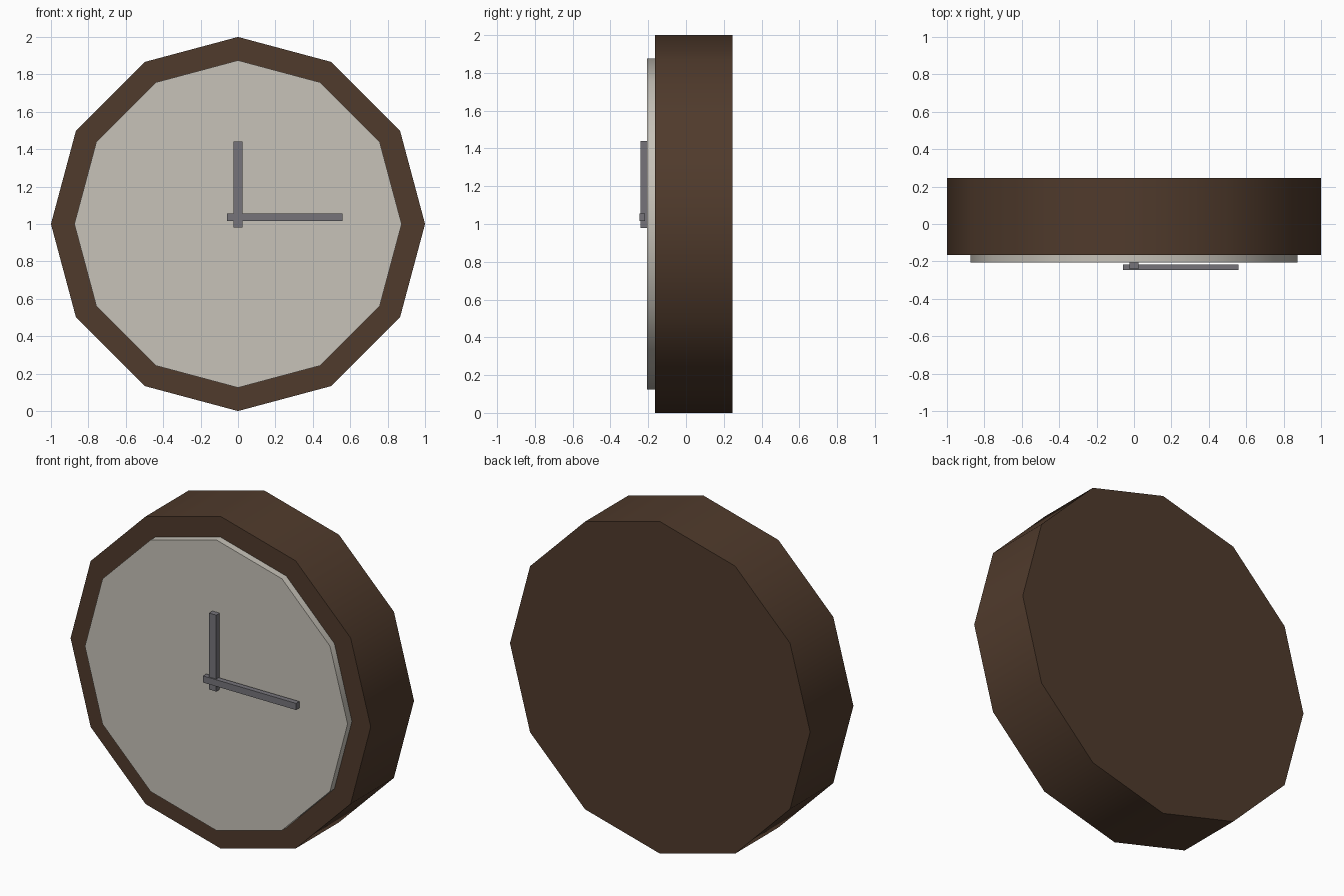
import bpy, bmesh
from math import radians
from mathutils import Matrix

if "Cube" in bpy.data.objects:
    bpy.data.objects.remove(bpy.data.objects["Cube"])


def material(name, rgb):
    m = bpy.data.materials.new(name)
    m.diffuse_color = (*rgb, 1)
    m.use_nodes = True
    m.node_tree.nodes["Principled BSDF"].inputs["Base Color"].default_value = m.diffuse_color
    return m


def finish(bm, name, mat):
    bmesh.ops.recalc_face_normals(bm, faces=bm.faces)
    me = bpy.data.meshes.new(name)
    bm.to_mesh(me)
    bm.free()
    me.materials.append(mat)
    ob = bpy.data.objects.new(name, me)
    bpy.context.collection.objects.link(ob)
    return ob


def disc(name, radius, y0, y1, mat):
    """Twelve-sided drum along y with a corner at the top."""
    bm = bmesh.new()
    place = Matrix.Translation((0, (y0 + y1) / 2, 1)) @ Matrix.Rotation(radians(90), 4, 'X')
    bmesh.ops.create_cone(bm, cap_ends=True, segments=12, radius1=radius,
                          radius2=radius, depth=y1 - y0, matrix=place)
    ob = finish(bm, name, mat)
    # smooth rim, sharp edges around the flat caps
    bpy.ops.object.select_all(action='DESELECT')
    ob.select_set(True)
    bpy.context.view_layer.objects.active = ob
    bpy.ops.object.shade_smooth_by_angle(angle=radians(40))


def box(name, lo, hi, mat):
    bm = bmesh.new()
    mid = [(a + b) / 2 for a, b in zip(lo, hi)]
    size = [b - a for a, b in zip(lo, hi)]
    bmesh.ops.create_cube(bm, size=1, matrix=Matrix.Translation(mid) @ Matrix.Diagonal((*size, 1)))
    finish(bm, name, mat)


wood = material("dark_wood", (0.08, 0.043, 0.025))
cream = material("cream", (0.57, 0.54, 0.48))
metal = material("grey_metal", (0.18, 0.175, 0.195))

# Case and dial
disc("clock_case", 1.0, -0.165, 0.247, wood)
disc("clock_dial", 0.875, -0.207, -0.15, cream)

# Hands
box("hour_hand", (-0.025, -0.24, 0.98), (0.023, -0.207, 1.44), metal)
box("minute_hand", (-0.06, -0.247, 1.015), (0.56, -0.216, 1.055), metal)
